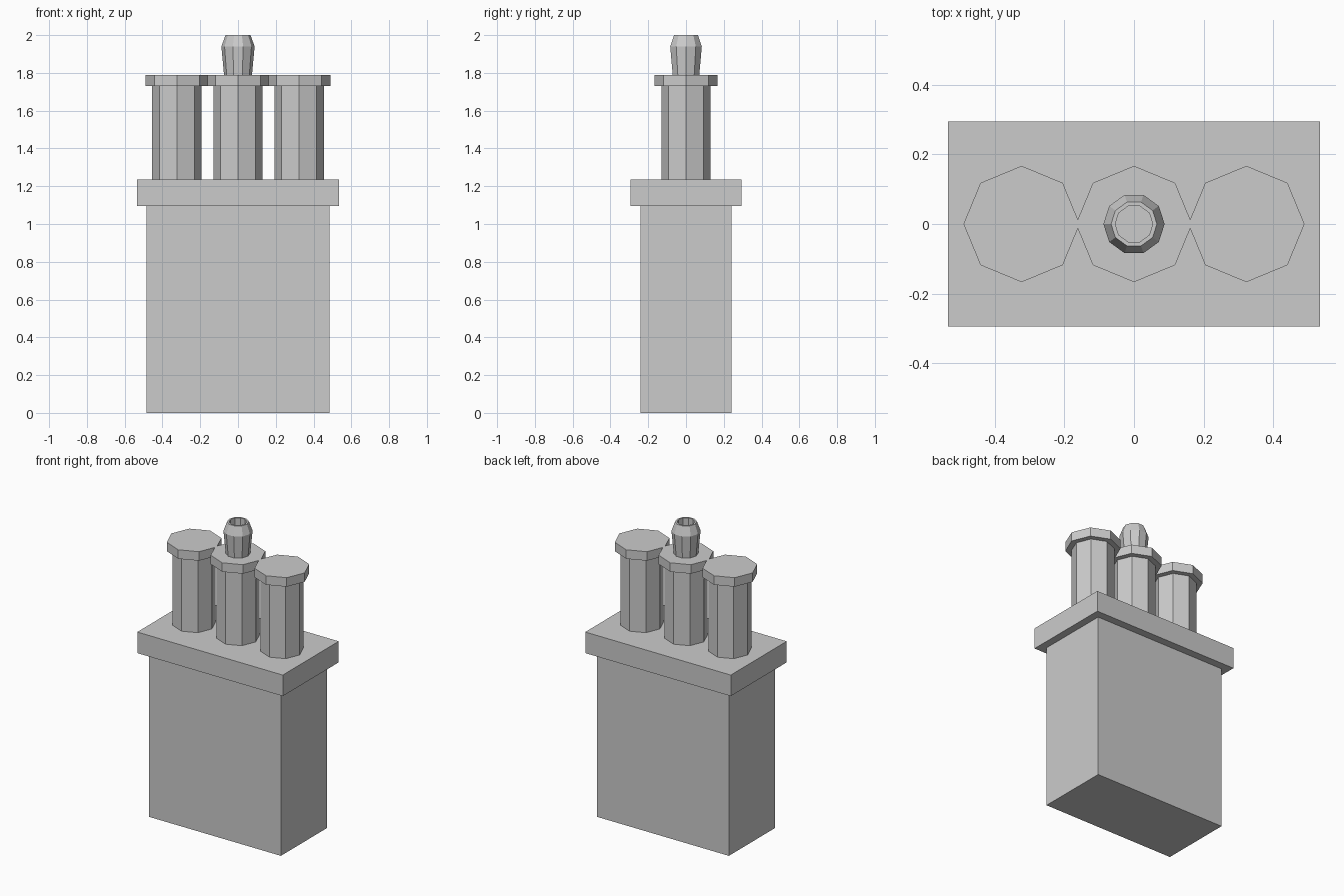
import bpy
import bmesh
import math

if "Cube" in bpy.data.objects:
    bpy.data.objects.remove(bpy.data.objects["Cube"])


def finish(name, bm):
    bmesh.ops.recalc_face_normals(bm, faces=bm.faces)
    mesh = bpy.data.meshes.new(name)
    bm.to_mesh(mesh)
    bm.free()
    obj = bpy.data.objects.new(name, mesh)
    bpy.context.collection.objects.link(obj)
    return obj


def block(name, half_x, half_y, z0, z1):
    bm = bmesh.new()
    bmesh.ops.create_cube(bm, size=2)
    for v in bm.verts:
        v.co.x *= half_x
        v.co.y *= half_y
        v.co.z = z1 if v.co.z > 0 else z0
    return finish(name, bm)


def lathe(name, x, sides, profile):
    """Faceted solid from (radius, z) rings, capped at both ends."""
    bm = bmesh.new()
    rings = []
    for r, z in profile:
        rings.append([bm.verts.new((x + r * math.cos(2 * math.pi * i / sides),
                                    r * math.sin(2 * math.pi * i / sides), z))
                      for i in range(sides)])
    for a, b in zip(rings, rings[1:]):
        for i in range(sides):
            j = (i + 1) % sides
            bm.faces.new((a[i], a[j], b[j], b[i]))
    bm.faces.new(rings[0][::-1])
    bm.faces.new(rings[-1])
    return finish(name, bm)


# Main box and its overhanging slab
block("stack_body", 0.485, 0.242, 0.0, 1.095)
block("stack_ledge", 0.535, 0.294, 1.095, 1.235)

# Three octagonal flues with wider lids
for side, x in (("left", -0.323), ("middle", 0.0), ("right", 0.323)):
    lathe(side + "_flue", x, 8, [(0.131, 1.235), (0.131, 1.73)])
    lathe(side + "_flue_lid", x, 8, [(0.167, 1.73), (0.167, 1.79)])

# Hollow ten-sided pot on the middle flue
lathe("chimney_pot", 0.0, 10, [(0.074, 1.79), (0.088, 1.94), (0.066, 2.0),
                               (0.054, 2.0), (0.054, 1.93)])
